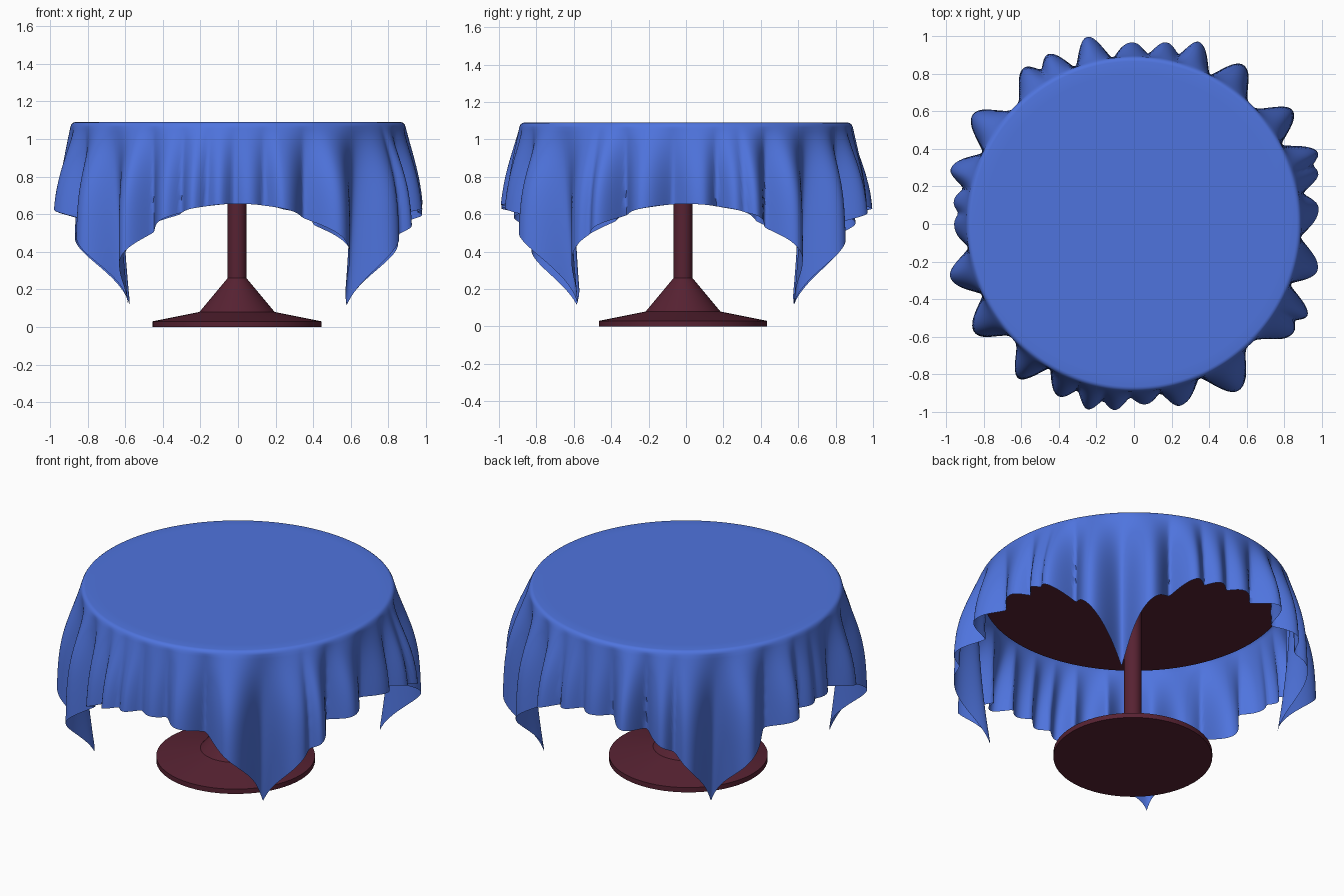
import bpy, bmesh, math
from math import sin, cos, pi, radians, degrees

if "Cube" in bpy.data.objects:
    bpy.data.objects.remove(bpy.data.objects["Cube"])


def material(name, rgb):
    m = bpy.data.materials.new(name)
    m.diffuse_color = (*rgb, 1)
    m.use_nodes = True
    m.node_tree.nodes["Principled BSDF"].inputs["Base Color"].default_value = m.diffuse_color
    return m


def finish(name, bm, mat, angle):
    bmesh.ops.recalc_face_normals(bm, faces=bm.faces)
    me = bpy.data.meshes.new(name)
    bm.to_mesh(me)
    bm.free()
    me.materials.append(mat)
    ob = bpy.data.objects.new(name, me)
    bpy.context.collection.objects.link(ob)
    bpy.ops.object.select_all(action='DESELECT')
    bpy.context.view_layer.objects.active = ob
    ob.select_set(True)
    bpy.ops.object.shade_smooth_by_angle(angle=radians(angle))
    return ob


def skin(bm, rings):
    """Join closed rings of vertices with quads."""
    for a, b in zip(rings, rings[1:]):
        n = len(a)
        for i in range(n):
            j = (i + 1) % n
            bm.faces.new((a[i], a[j], b[j], b[i]))


def lathe(name, profile, centre, mat, n=64):
    bm = bmesh.new()
    rings = [[bm.verts.new((centre[0] + r * cos(2 * pi * i / n),
                            centre[1] + r * sin(2 * pi * i / n), z))
              for i in range(n)] for r, z in profile]
    skin(bm, rings)
    bm.faces.new(rings[0])
    bm.faces.new(rings[-1])
    return finish(name, bm, mat, 25)


blue = material("cloth blue", (0.078, 0.175, 0.73))
maroon = material("maroon wood", (0.095, 0.016, 0.032))

# Pedestal and round table top
lathe("pedestal", [(0.45, 0), (0.45, 0.03), (0.2, 0.08), (0.05, 0.26), (0.05, 1.06)],
      (-0.005, -0.016), maroon)
lathe("table_top", [(0.86, 1.052), (0.86, 1.08)], (0, 0), maroon, 96)

# Fold crests of the hanging cloth: angle in degrees, outer radius
CRESTS = [(5, 0.99), (15.5, 1.02), (21, 1.05), (35.5, 1.03), (55.5, 1.02), (70.5, 1.03),
          (80, 0.985), (90.5, 0.97), (104, 1.03), (117, 1.01), (125, 1.01), (146, 1.03),
          (163.5, 1.02), (173, 0.97), (180, 0.96), (196, 1.02), (214, 1.02), (233, 1.02),
          (246.5, 1.0), (256, 1.02), (264, 1.0), (273.5, 0.965), (284, 1.0),
          (302, 1.04), (326, 1.02), (332, 1.04), (346, 1.01)]
EDGE, HALF, ROUND = 0.865, 1.32, 0.025


def fold(deg):
    """How far the folds stand out at an angle."""
    deg = (deg - 5) % 360 + 5
    ring = CRESTS + [(365, 0.99)]
    for (a, ra), (b, rb) in zip(ring, ring[1:]):
        if a <= deg <= b:
            t = (deg - a) / (b - a)
            crest = ra + (rb - ra) * t * t * (3 - 2 * t) - EDGE - ROUND
            depth = min(1, ((b - a) / 12) ** 2)
            corner = abs((a + b) / 2 % 90 - 45) < 3      # rounder valley at corners
            wave = (0.5 + 0.5 * cos(2 * pi * t)) ** (0.9 if corner else 0.65)
            return crest * (1 - depth * (1 - wave))
    return 0


def drape(theta, s):
    """Place a cloth point that lies s beyond the table edge."""
    arc = ROUND * pi / 2
    if s < arc:
        r = EDGE + ROUND * sin(s / ROUND)
        z = 1.09 - ROUND * (1 - cos(s / ROUND))
    else:
        r = EDGE + ROUND
        z = 1.09 - ROUND - 0.985 * (s - arc)
    # Bunch the cloth towards each square corner
    f = degrees(theta) % 90 - 45
    pull = 4.0 * min(1, s / 0.5) * sin(pi * abs(f) / 45)
    deg = degrees(theta) - math.copysign(pull, f)
    # Folds start just below the rim and deepen downwards
    t = max(0, s - 0.03) / 0.38
    grow = 1.08 * t / (1 + t ** 4) ** 0.25
    near = max(0, cos(pi / 2 * min(1, abs(f) / 12))) ** 2
    r += fold(deg) * grow - 0.075 * s * s * near
    return (r * cos(radians(deg)), r * sin(radians(deg)), z)


# Square tablecloth draped over the round top
N = 480
bm = bmesh.new()
rings = [[bm.verts.new((r * cos(2 * pi * i / N), r * sin(2 * pi * i / N), 1.09))
          for i in range(N)] for r in (0.5, 0.8)]
for k in range(5):
    rings.append([bm.verts.new(drape(2 * pi * i / N, 0.0098 * k)) for i in range(N)])
ROWS = 36
for k in range(1, ROWS + 1):
    row = []
    for i in range(N):
        th = 2 * pi * i / N
        reach = HALF / max(abs(cos(th)), abs(sin(th))) - EDGE
        row.append(bm.verts.new(drape(th, 0.0393 + (reach - 0.0393) * k / ROWS)))
    rings.append(row)
skin(bm, rings)
bm.faces.new(rings[0])
finish("tablecloth", bm, blue, 80)
